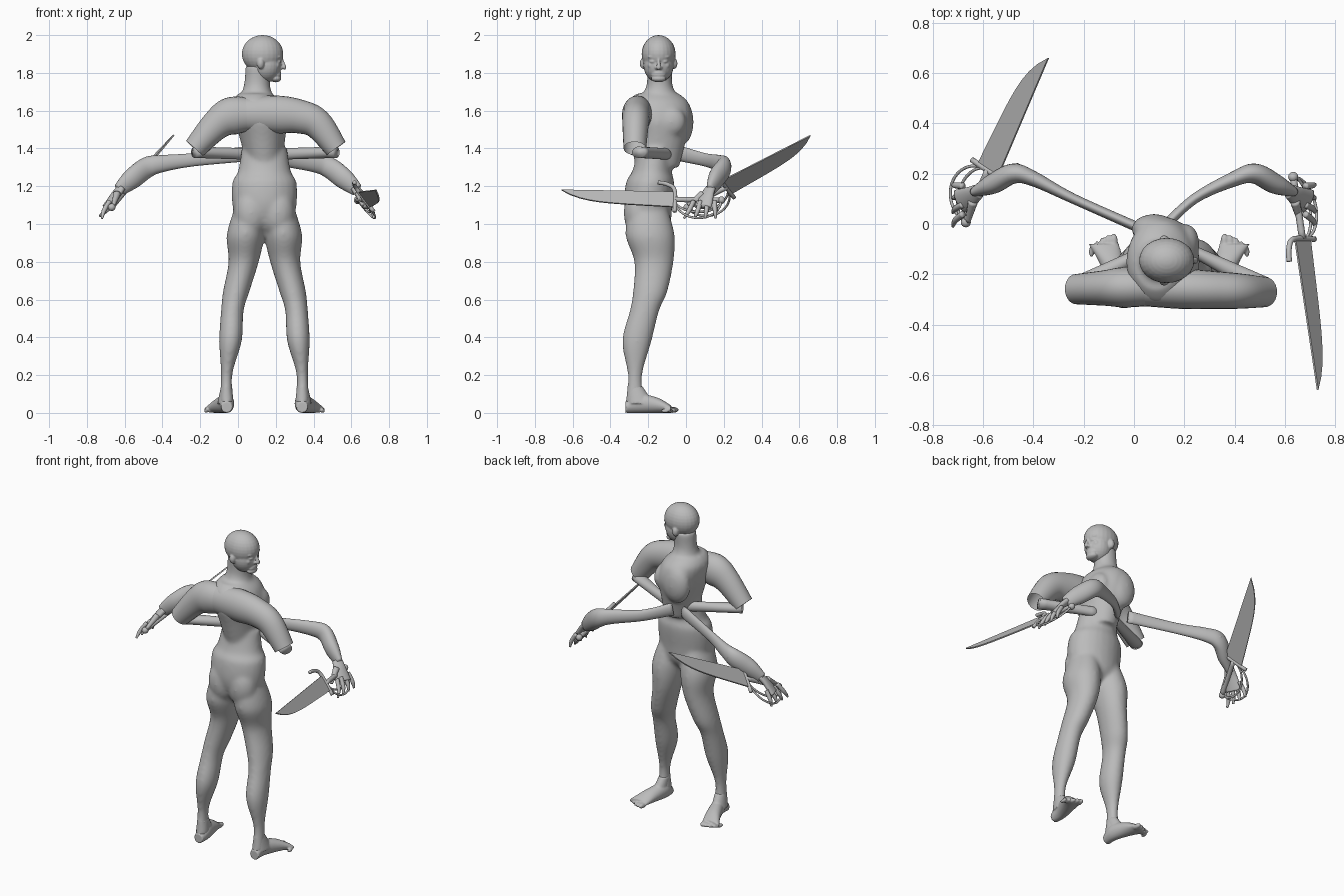
import bpy, bmesh
from math import cos, sin, pi, tau
from mathutils import Vector, Matrix

if "Cube" in bpy.data.objects:
    bpy.data.objects.remove(bpy.data.objects["Cube"])

grey = bpy.data.materials.new("plain_grey")
grey.use_nodes = True
grey.diffuse_color = (.5, .5, .5, 1)
grey.node_tree.nodes["Principled BSDF"].inputs["Base Color"].default_value = grey.diffuse_color
ACROSS, DEEP, UP = Matrix.Identity(3)
SIDES = {"left": 1, "right": -1}


def catmull(before, start, end, after, t):
    bend = 2 * before - 5 * start + 4 * end - after
    twist = 3 * (start - end) + after - before
    return start + t / 2 * (end - before + t * (bend + t * twist))


def smooth_rows(rows, steps):
    """Smooth curve through rows of numbers."""
    padded = [rows[0], *rows, rows[-1]]
    result = []
    for four in zip(padded, padded[1:], padded[2:], padded[3:]):
        for step in range(steps):
            result.append([catmull(*values, step / steps) for values in zip(*four)])
    return result + [list(rows[-1])]


def loft(bm, rows, axes=None, sides=24, steps=6, caps=True):
    """Skin of ellipses; each row is x, y, z, side radius, other radius."""
    rows = smooth_rows(rows, steps)
    last = len(rows) - 1
    rings = []
    for index, (x, y, z, wide, tall) in enumerate(rows):
        if axes:
            u, v = axes
        else:
            ahead = Vector(rows[min(index + 1, last)][:3])
            behind = Vector(rows[max(index - 1, 0)][:3])
            tangent = (ahead - behind).normalized()
            u = tangent.cross(UP).normalized()
            v = u.cross(tangent)
        ring = []
        for corner in range(sides):
            angle = tau * corner / sides
            ring.append(bm.verts.new(Vector((x, y, z)) + u * wide * cos(angle) + v * tall * sin(angle)))
        rings.append(ring)
    for low, high in zip(rings, rings[1:]):
        for corner in range(sides):
            after = (corner + 1) % sides
            bm.faces.new((low[corner], low[after], high[after], high[corner]))
    if caps:
        bm.faces.new(rings[0])
        bm.faces.new(rings[-1])


def ball(bm, centre, radii):
    placement = Matrix.LocRotScale(Vector(centre), None, Vector(radii))
    bmesh.ops.create_uvsphere(bm, u_segments=24, v_segments=16, radius=1, matrix=placement)


def finish(name, bm, voxel=None, softness=0, smooth=True):
    bmesh.ops.recalc_face_normals(bm, faces=bm.faces)
    mesh = bpy.data.meshes.new(name)
    bm.to_mesh(mesh)
    bm.free()
    mesh.materials.append(grey)
    part = bpy.data.objects.new(name, mesh)
    bpy.context.collection.objects.link(part)
    for face in mesh.polygons:
        face.use_smooth = smooth
    if voxel:
        fuse = part.modifiers.new("fuse", "REMESH")
        fuse.mode = "VOXEL"
        fuse.voxel_size = voxel
        fuse.use_smooth_shade = True
        soften = part.modifiers.new("soften", "SMOOTH")
        soften.iterations = softness


# Body: hips, chest, neck and legs fused into one skin
bm = bmesh.new()
middle = .14
hips = [(.93, -.19, .06), (1, -.19, .14), (1.1, -.2, .17), (1.22, -.19, .17), (1.28, -.18, .14), (1.4, -.16, .12)]
loft(bm, [(middle, y, z, r, r * .75) for z, y, r in hips], (ACROSS, DEEP))
chest = [(1.3, .14, .09), (1.45, .13, .12), (1.55, .12, .14), (1.64, .1, .13), (1.69, .09, .09)]
loft(bm, [(x, -.15, z, r, r * 1.27) for z, x, r in chest], (ACROSS, DEEP))
loft(bm, [(.1, -.14, 1.65, .1, .12), (.1, -.14, 1.73, .07, .07), (.11, -.14, 1.84, .07, .07)], (ACROSS, DEEP))
ball(bm, (.08, -.02, 1.54), (.09, .06, .12))
thigh_to_ankle = [(.08, -.2, 1.08, .08), (.1, -.19, .94, .1), (.11, -.17, .8, .08), (.15, -.19, .64, .07),
                  (.17, -.22, .54, .06), (.18, -.26, .38, .06), (.2, -.27, .2, .03), (.2, -.27, .05, .04)]
heel_to_toe = [(.2, -.32, .03, .03), (.2, -.25, .04, .05), (.23, -.15, .05, .04), (.26, -.08, .06, .02)]
for side in SIDES.values():
    def out(distance):
        return middle + side * distance

    ball(bm, (.21, side * .06 - middle, 1.54), (.05, .08, .08))
    ball(bm, (out(.07), -.25, 1.06), (.09, .08, .13))
    loft(bm, [(out(x), y, z, r, r * 1.3) for x, y, z, r in thigh_to_ankle], (ACROSS, DEEP))
finish("body", bm, voxel=.01, softness=14)

# Feet with toes
for name, side in SIDES.items():
    bm = bmesh.new()
    loft(bm, [(middle + side * x, y, tall, wide, tall) for x, y, wide, tall in heel_to_toe], (ACROSS, UP))
    loft(bm, [(middle + side * .2, -.27, .14, .03, .04), (middle + side * .21, -.24, .05, .04, .07)],
         (ACROSS, DEEP))
    for toe in range(5):
        size = .016 - toe / 800
        ball(bm, (middle + side * (.22 + toe / 45), -.07 - toe ** 2 / 400, size), (size, size * 2, size))
    finish(name + "_foot", bm, voxel=.005, softness=4)

# Head: skull and jaw with the features of the face, turned to the side
bm = bmesh.new()
skull = Vector((.13, -.145, 1.9))


def feature(forward, aside, rise, radii):
    for side in SIDES.values() if aside else [0]:
        ball(bm, skull + Vector((forward, side * aside, rise)), radii)


def face_parts():
    feature(0, 0, 0, (.11, .09, .1))
    feature(.02, 0, -.06, (.08, .08, .09))
    for chin in (-.11, -.13):
        feature(.07, 0, chin, (.03, .04, .02))
    for step in range(5):
        feature(.1 + step / 250, 0, -.03 - step / 100, (.01, .006 + step / 600, .014))
    nostril = feature(.1, .01, -.073, (.01, .01, .01))
    lips = feature(.08, 0, -.1, (.02, .03, .01))
    brow = feature(.08, .03, -.015, (.02, .03, .01))
    eye = feature(.08, .03, -.04, (.02, .02, .01))
    cheek = feature(.07, .04, -.06, (.02, .02, .02))
    ear = feature(-.01, .08, -.05, (.02, .02, .03))


face_parts()
finish("head", bm, voxel=.004, softness=7)

# Cut-off upper arms, open at the elbow, each with a sliver running back to the torso
upper_arms = {
    "left": [(.04, 1.58, .09), (.2, 1.58, .1), (.32, 1.57, .09), (.42, 1.53, .08), (.52, 1.4, .06)],
    "right": [(.05, 1.58, .09), (-.04, 1.57, .1), (-.12, 1.52, .08), (-.23, 1.4, .06)]}
for name, rows in upper_arms.items():
    bm = bmesh.new()
    loft(bm, [(x, -.25 - abs(x) / 25, z, .03 + r / 2, r) for x, z, r in rows], caps=False)
    finish(name + "_upper_arm", bm)
    bm = bmesh.new()
    elbow = rows[-1][0]
    loft(bm, [(elbow, -.25, 1.38, .04, .03), (middle + SIDES[name] * .06, -.09, 1.37, .02, .03)])
    finish(name + "_sliver", bm)

# Forearms tapering into the torso, with hands
inner_to_wrist = [(.24, .1, 1.34, .02), (.4, .18, 1.32, .03),
                  (.48, .2, 1.3, .04), (.56, .16, 1.24, .04), (.63, .13, 1.18, .02)]
palm = [(.62, .13, 1.19, .03), (.65, .11, 1.15, .04), (.69, .09, 1.09, .05)]
for name, side in SIDES.items():
    bm = bmesh.new()
    root = (middle / 2 + side * .04, -.02, 1.37, .02, .04)
    loft(bm, [root] + [(side * x, y, z, r, r + .015) for x, y, z, r in inner_to_wrist])
    loft(bm, [(side * x, y, z, r, .02) for x, y, z, r in palm])
    for finger in range(4):
        knuckle = .04 + finger / 27
        tip = finger / 18 - .01
        bend = (knuckle + tip) / 2
        loft(bm, [(side * .68, knuckle, 1.12, .013, .013), (side * .71, bend, 1.07, .012, .012),
                  (side * .72, tip, 1.03, .006, .006)], sides=12)
    loft(bm, [(side * .64, .09, 1.16, .02, .02), (side * .66, .01, 1.1, .01, .01)], sides=12)
    finish(name + "_forearm", bm)


# Swords: flat curved blade, grip, hooked guard and knuckle bow
def sword(side, spine, tip, wide):
    spine, tip, wide = Vector(spine), Vector(tip), Vector(wide)
    run = tip - spine
    ahead = run.normalized()
    grip = spine + wide / 2
    thickness = ahead.cross(wide).normalized() * .008
    bm = bmesh.new()
    outline = [spine]
    for step in range(13):
        t = 1 - step / 12
        belly = 1 - .3 * t - .7 * t ** 6
        outline.append(spine + run * t + wide * belly)
    blade = bm.faces.new([bm.verts.new(point - thickness / 2) for point in outline])
    extruded = bmesh.ops.extrude_face_region(bm, geom=[blade])["geom"]
    moved = [item for item in extruded if isinstance(item, bmesh.types.BMVert)]
    bmesh.ops.translate(bm, vec=thickness, verts=moved)
    finish(side + "_blade", bm, smooth=False)

    bm = bmesh.new()
    length = .25

    def rod(points, radius):
        loft(bm, [(*(grip + ahead * t + wide * w), radius, radius) for t, w in points], sides=12)

    rod([(0, 0), (-length, 0)], .014)
    rod([(.09, -1.1), (.04, -1), (0, -.6), (0, .8)], .011)
    for bulge in (.8, 1.2):
        bow = [step * pi / 8 for step in range(9)]
        rod([(length * (cos(angle) - 1) / 2, bulge * sin(angle)) for angle in bow], .006)
    ball(bm, grip - ahead * length, (.02, .02, .02))
    finish(side + "_hilt", bm)


sword("left", (.64, -.06, 1.17), (.73, -.66, 1.18), (.06, 0, -.08))
sword("right", (-.54, .19, 1.23), (-.34, .66, 1.47), (-.08, .05, -.07))
